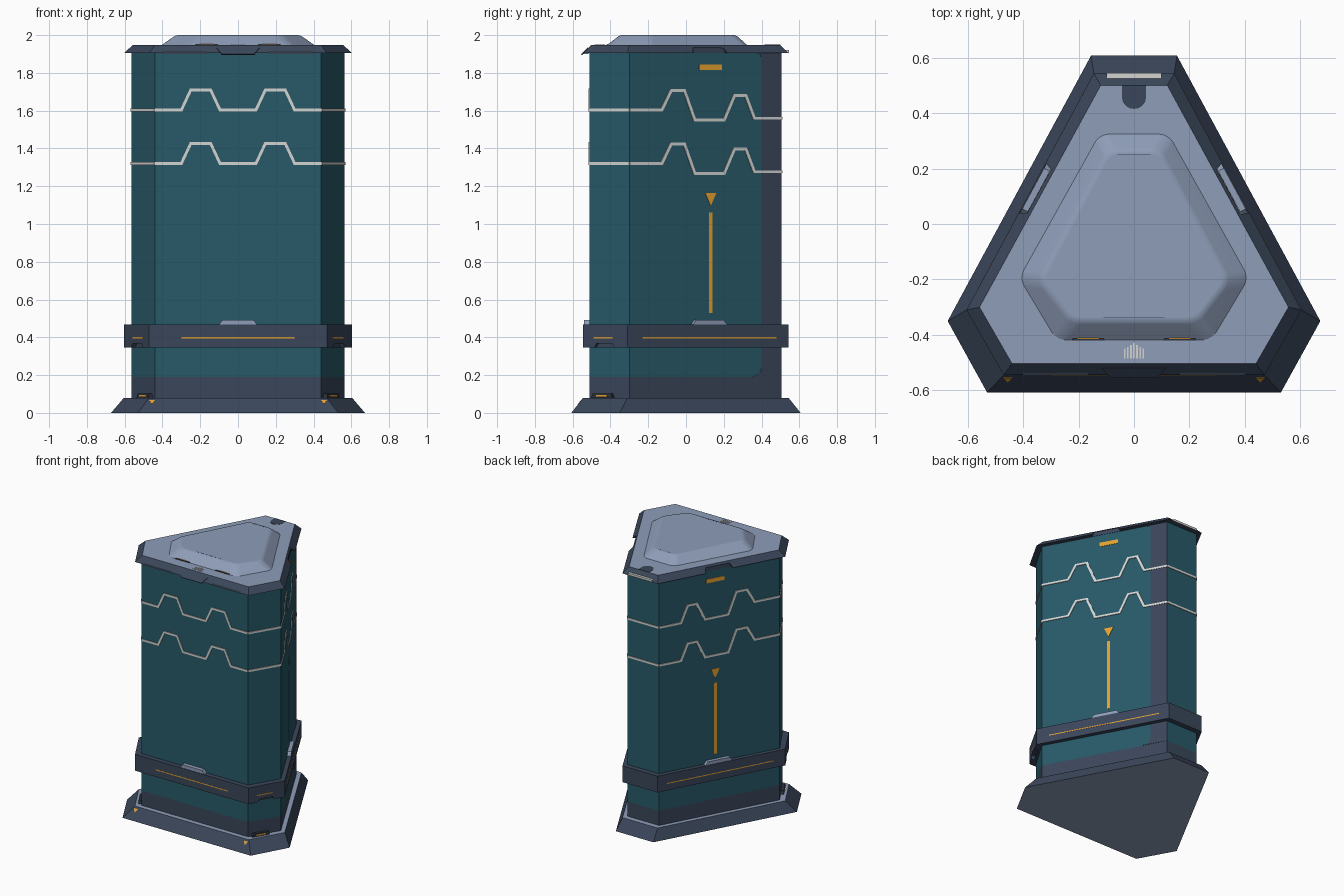
import bpy, bmesh, math
from mathutils import Vector

if "Cube" in bpy.data.objects:
    bpy.data.objects.remove(bpy.data.objects["Cube"])


def material(name, r, g, b):
    lin = [((c / 255 + 0.055) / 1.055) ** 2.4 for c in (r, g, b)]
    m = bpy.data.materials.new(name)
    m.diffuse_color = (*lin, 1)
    m.use_nodes = True
    m.node_tree.nodes["Principled BSDF"].inputs["Base Color"].default_value = m.diffuse_color
    return m


TEAL = material("teal_paint", 39, 89, 105)
SLATE = material("slate_metal", 58, 70, 90)
CHARCOAL = material("charcoal", 44, 49, 60)
GREY = material("pale_blue_grey", 142, 157, 184)
WHITE = material("off_white", 212, 212, 210)
AMBER = material("amber", 230, 163, 48)


def finish(name, bm, mats):
    bmesh.ops.recalc_face_normals(bm, faces=bm.faces)
    me = bpy.data.meshes.new(name)
    bm.to_mesh(me)
    bm.free()
    for m in mats:
        me.materials.append(m)
    ob = bpy.data.objects.new(name, me)
    bpy.context.collection.objects.link(ob)
    return ob


def hexagon(front, side, back):
    """Truncated triangle outline, mirrored over x."""
    half = [front, side, back]
    return [Vector(p) for p in half] + [Vector((-x, y)) for x, y in reversed(half)]


def add_solid(bm, a, b):
    va, vb = [bm.verts.new(p) for p in a], [bm.verts.new(p) for p in b]
    bm.faces.new(va)
    bm.faces.new(vb)
    n = len(a)
    for i in range(n):
        j = (i + 1) % n
        bm.faces.new((va[i], va[j], vb[j], vb[i]))


def frustum(name, lo, z0, hi, z1, mat, top=None, bottom=None, bevel=0):
    bm = bmesh.new()
    add_solid(bm, [(*p, z0) for p in lo], [(*p, z1) for p in hi])
    if bevel:
        edges = [e for e in bm.edges if abs(e.verts[0].co.z - e.verts[1].co.z) > 0.01]
        bmesh.ops.bevel(bm, geom=edges, offset=bevel, segments=5, profile=0.5, affect='EDGES')
        edges = [e for e in bm.edges if min(v.co.z for v in e.verts) > z1 - 1e-4]
        bmesh.ops.bevel(bm, geom=edges, offset=0.014, segments=3, profile=0.5, affect='EDGES')
    bmesh.ops.recalc_face_normals(bm, faces=bm.faces)
    for f in bm.faces:
        f.material_index = 1 if f.normal.z > 0.99 else 2 if f.normal.z < -0.99 else 0
    return finish(name, bm, [mat, top or mat, bottom or mat])


def plate(name, face, axis, polys, o0, o1, mat, mirror=False):
    """Polygons (t, z) on the wall face a-b, t = world x (axis 0) or y (axis 1)."""
    a, b = face
    d = b - a
    n = Vector((d.y, -d.x)).normalized()
    bm = bmesh.new()

    def at(t, z, o, s):
        p = a + d * ((t - a[axis]) / d[axis]) + n * o
        return (p.x * s, p.y, z)

    for s in ((1, -1) if mirror else (1,)):
        for poly in polys:
            add_solid(bm, [at(t, z, o0, s) for t, z in poly], [at(t, z, o1, s) for t, z in poly])
    return finish(name, bm, [mat])


def slab(name, polys, z0, z1, mat):
    bm = bmesh.new()
    for poly in polys:
        add_solid(bm, [(x, y, z0) for x, y in poly], [(x, y, z1) for x, y in poly])
    return finish(name, bm, [mat])


def slope_plate(name, polys, y0, z0, run, raise_by, mat):
    """Polygons (x, z) lying on a front slope that starts at y0, z0 and recedes by run per unit height."""
    bm = bmesh.new()
    n = Vector((0, -1, run)).normalized() * raise_by
    for poly in polys:
        pts = [Vector((x, y0 + (z - z0) * run, z)) for x, z in poly]
        add_solid(bm, [p - n for p in pts], [p + n for p in pts])
    return finish(name, bm, [mat])


def rect(t0, t1, z0, z1):
    return [(t0, z0), (t1, z0), (t1, z1), (t0, z1)]


def trapezoid(t0, t1, z0, z1, k):
    return [(t0, z0), (t1, z0), (t1 - k, z1), (t0 + k, z1)]


def ribbon(pts, w=0.0075):
    """Mitred outline of a line of constant width."""
    P = [Vector(p) for p in pts]
    up, dn = [], []
    for i, p in enumerate(P):
        d0 = (p - P[max(i - 1, 0)]) if i else P[1] - p
        d1 = (P[i + 1] - p) if i < len(P) - 1 else d0
        n0, n1 = [Vector((-d.y, d.x)).normalized() for d in (d0, d1)]
        m = (n0 + n1).normalized()
        m *= w / m.dot(n0)
        up.append(tuple(p + m))
        dn.append(tuple(p - m))
    return up + dn[::-1]


def cut(target, cutter):
    cutter.hide_render = True
    cutter.display_type = 'WIRE'
    cutter.hide_set(True)
    mod = target.modifiers.new(cutter.name, 'BOOLEAN')
    mod.operation, mod.object, mod.solver = 'DIFFERENCE', cutter, 'EXACT'


BODY = hexagon((0.44, -0.51), (0.565, -0.30), (0.13, 0.505))
RIM = hexagon((0.47, -0.545), (0.604, -0.31), (0.145, 0.543))
FOOT = hexagon((0.53, -0.607), (0.672, -0.35), (0.155, 0.607))
LIDTOP = hexagon((0.44, -0.503), (0.557, -0.30), (0.12, 0.50))


def walls(h):
    return {"front": (h[5], h[0]), "corner": (h[0], h[1]), "side": (h[1], h[2]), "back": (h[2], h[3])}


B, R = walls(BODY), walls(RIM)

# Main volumes
frustum("base_plinth", FOOT, 0, RIM, 0.08, SLATE, GREY, GREY)
frustum("lower_skirt", BODY, 0.075, BODY, 0.19, SLATE)
frustum("body_shell", BODY, 0.19, BODY, 1.91, TEAL)
belt = frustum("belt", RIM, 0.345, RIM, 0.467, SLATE)
lid = frustum("lid", RIM, 1.905, LIDTOP, 1.947, SLATE, GREY, SLATE)
dome = frustum("lid_dome", hexagon((0.28, -0.42), (0.415, -0.195), (0.125, 0.325)), 1.946,
               hexagon((0.225, -0.35), (0.34, -0.205), (0.09, 0.265)), 2.0, GREY, bevel=0.03)
bpy.context.view_layer.objects.active = dome
dome.select_set(True)
bpy.ops.object.shade_smooth_by_angle(angle=math.radians(40))
dome.select_set(False)
dome.modifiers.new("weighted", 'WEIGHTED_NORMAL').keep_sharp = True

# Bare strip on the right wall with rounded inner corners
strip = [(0.505, 0.19), (0.505, 1.905), (0.37, 1.905), (0.39, 1.898), (0.40, 1.88),
         (0.40, 0.24), (0.392, 0.215), (0.375, 0.20), (0.35, 0.19)]
plate("right_bare_strip", B["side"], 1, [strip], -0.002, 0.002, SLATE)

# Stepped trim lines running round the body
for k, dz in enumerate((0, -0.283)):
    front = [(-0.44, 1.603), (-0.30, 1.603), (-0.25, 1.71), (-0.145, 1.71), (-0.095, 1.603)]
    front += [(-t, z) for t, z in reversed(front)]
    side = [(-0.30, 1.603), (-0.13, 1.603), (-0.08, 1.707), (-0.01, 1.707), (0.045, 1.55),
            (0.20, 1.55), (0.255, 1.68), (0.315, 1.68), (0.36, 1.56), (0.505, 1.56)]
    for wall, ax, line, mir in (("front", 0, front, False), ("side", 1, side, True),
                                ("corner", 1, [(-0.51, 1.603), (-0.30, 1.603)], True),
                                ("back", 0, [(-0.13, 1.56), (0.13, 1.56)], False)):
        plate(f"{wall}_trim_line_{k}", B[wall], ax, [ribbon([(t, z + dz) for t, z in line])],
              -0.002, 0.005, WHITE, mir)

# Amber marks on both side walls
plate("side_amber_marks", B["side"], 1,
      [rect(0.121, 0.139, 0.53, 1.06), [(0.13, 1.095), (0.16, 1.165), (0.10, 1.165)],
       rect(0.07, 0.19, 1.815, 1.845)], -0.002, 0.003, AMBER, True)

# Belt: thin light lines, corner notches, clips
for wall, ax, t0, t1, mir in (("front", 0, -0.30, 0.30, False), ("side", 1, -0.23, 0.48, True),
                              ("corner", 1, -0.49, -0.39, True)):
    plate(f"{wall}_belt_light", R[wall], ax, [rect(t0, t1, 0.394, 0.401)], -0.004, 0.0005, AMBER, mir)
cut(belt, plate("corner_notch_cutter", R["corner"], 1, [trapezoid(-0.495, -0.37, 0.33, 0.367, 0.02)],
                -0.025, 0.03, SLATE, True))
plate("front_belt_clip", R["front"], 0, [trapezoid(-0.105, 0.105, 0.46, 0.492, 0.022)], -0.034, -0.004, GREY)
plate("side_belt_clips", R["side"], 1, [trapezoid(0.035, 0.225, 0.46, 0.492, 0.022)], -0.034, -0.004, GREY, True)

# Lid rim: front latch plate, side notches and light bars
slope_plate("front_rim_latch", [[(-0.085, 1.897), (0.085, 1.897), (0.115, 1.932), (-0.115, 1.932)]],
            -0.545, 1.905, 1.0, 0.004, SLATE)
cut(lid, plate("side_rim_cutter", R["side"], 1, [trapezoid(0.03, 0.23, 1.88, 1.935, 0.02)],
               -0.028, 0.03, SLATE, True))
plate("front_rim_lights", R["front"], 0, [rect(-0.40, -0.165, 1.899, 1.910), rect(0.165, 0.40, 1.899, 1.910)],
      -0.03, -0.003, GREY)
plate("back_rim_light", R["back"], 0, [rect(-0.10, 0.10, 1.906, 1.922)], -0.02, 0.001, WHITE)

# Lid top details: latch recess, vent bars, dome seams and lamps
arc = [(0.043 * math.cos(a), 0.455 + 0.04 * math.sin(a)) for a in
       [math.pi + i * math.pi / 10 for i in range(11)]]
slab("latch_recess", [arc + [(0.043, 0.499), (-0.043, 0.499)]], 1.94, 1.949, SLATE)
slab("vent_bars", [rect(x - 0.003, x + 0.003, -0.485, -0.43 - abs(x) * 0.6)
                   for x in [i * 0.011 for i in range(-3, 4)]], 1.94, 1.949, WHITE)
slab("dome_seams", [rect(-0.06, 0.06, 0.249, 0.251), rect(-0.11, 0.11, -0.338, -0.336)], 1.995, 2.0003, SLATE)
slab("dome_lamp_housings", [trapezoid(s - 0.06, s + 0.06, -0.421, -0.398, 0.012) for s in (-0.165, 0.165)],
     1.94, 1.951, CHARCOAL)
slab("dome_lamps", [rect(s - 0.038, s + 0.038, -0.415, -0.407) for s in (-0.165, 0.165)], 1.945, 1.9525, AMBER)

# Plinth: corner lamps and small amber pointers on the front slope
plate("corner_lamp_blocks", B["corner"], 1, [trapezoid(-0.495, -0.375, 0.07, 0.103, 0.012)],
      -0.005, 0.022, CHARCOAL, True)
plate("corner_lamps", B["corner"], 1, [rect(-0.465, -0.405, 0.087, 0.096)], 0, 0.024, AMBER, True)
slope_plate("plinth_pointers", [[(s * 0.455 - 0.017, 0.068), (s * 0.455 + 0.017, 0.068), (s * 0.455, 0.046)]
                                for s in (1, -1)], -0.607, 0, 0.775, 0.001, AMBER)
